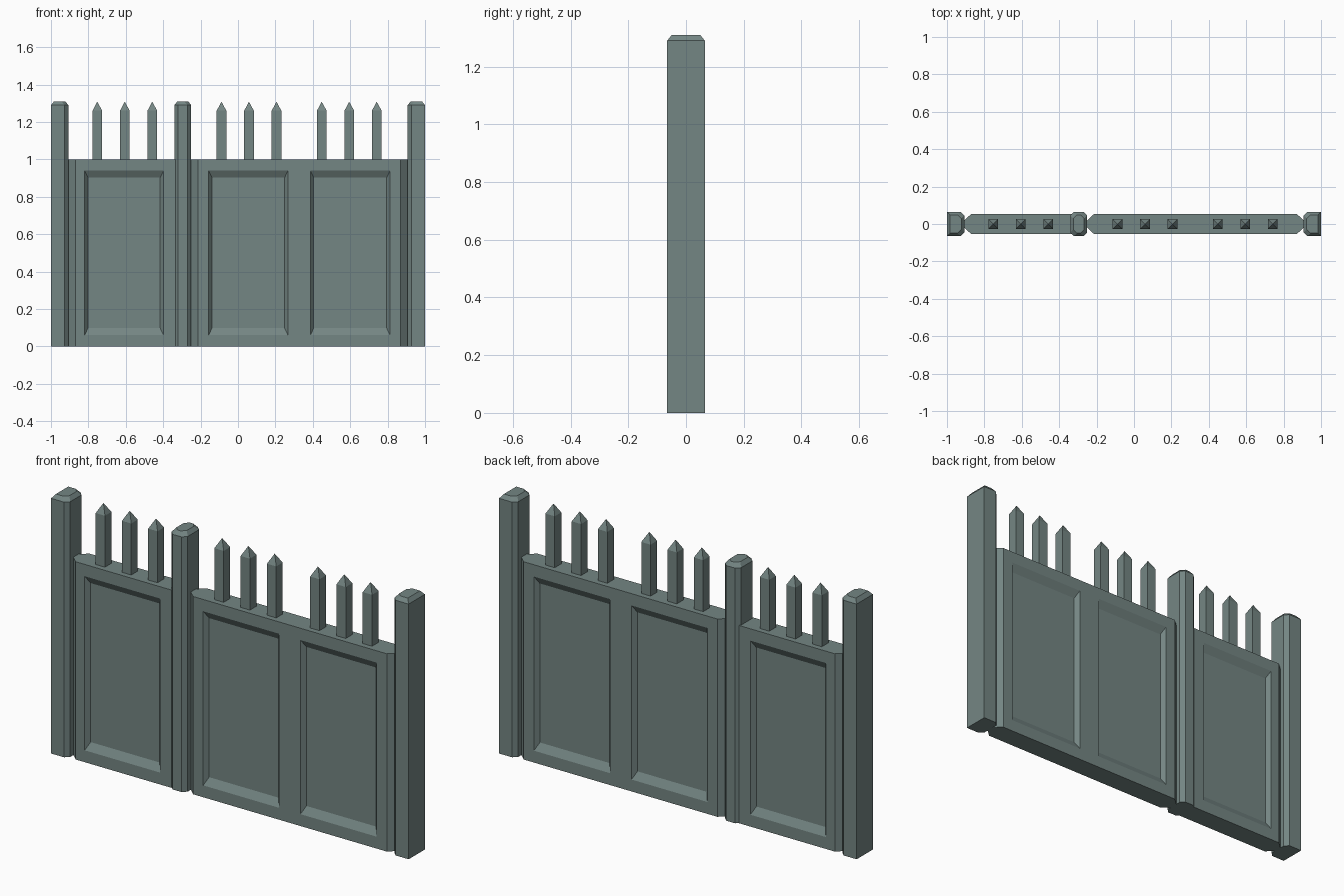
import bpy, bmesh

if "Cube" in bpy.data.objects:
    bpy.data.objects.remove(bpy.data.objects["Cube"])

mat = bpy.data.materials.new("grey_green_paint")
mat.diffuse_color = (0.175, 0.237, 0.228, 1)
mat.use_nodes = True
mat.node_tree.nodes["Principled BSDF"].inputs["Base Color"].default_value = mat.diffuse_color


def finish(bm, name):
    bmesh.ops.recalc_face_normals(bm, faces=bm.faces)
    me = bpy.data.meshes.new(name)
    bm.to_mesh(me)
    bm.free()
    me.materials.append(mat)
    ob = bpy.data.objects.new(name, me)
    bpy.context.collection.objects.link(ob)
    return ob


def loft(layers):
    """Stack closed rings of points into a solid; returns bmesh and side faces."""
    bm = bmesh.new()
    rings = [[bm.verts.new(p) for p in ring] for ring in layers]
    n = len(rings[0])
    sides = []
    for a, b in zip(rings, rings[1:]):
        sides += [bm.faces.new((a[i], a[(i + 1) % n], b[(i + 1) % n], b[i])) for i in range(n)]
    bm.faces.new(rings[0][::-1])
    bm.faces.new(rings[-1])
    return bm, sides


# Posts: corners next to a panel are chamfered, top edge is bevelled
def post(name, x0, x1, cut_left, cut_right):
    y, c = 0.065, 0.02

    def ring(z, inset):
        a, b, h = x0 + inset, x1 - inset, y - inset
        right = [(b - c, -h), (b, -h + c), (b, h - c), (b - c, h)] if cut_right else [(b, -h), (b, h)]
        left = [(a + c, h), (a, h - c), (a, -h + c), (a + c, -h)] if cut_left else [(a, h), (a, -h)]
        return [(px, py, z) for px, py in right + left]

    bm, _ = loft([ring(0, 0), ring(1.29, 0), ring(1.31, 0.016)])
    finish(bm, name)


post("left_post", -1.0, -0.907, False, True)
post("middle_post", -0.34, -0.25, True, True)
post("right_post", 0.907, 1.0, True, False)


# Panels: chamfered ends, sunken fields on both faces
def panel(name, x0, x1, cut_right, fields):
    t, tip, c, margin = 0.054, 0.02, 0.037, 0.06
    front = [(x0, tip), (x0 + c, t)]
    for a, b in fields:
        front += [(a, t), (b, t)]
    front += [(x1 - c, t), (x1, tip)] if cut_right else [(x1, t)]
    outline = [(x, -y) for x, y in front] + [(x, y) for x, y in reversed(front)]
    bm, sides = loft([[(x, y, z) for x, y in outline] for z in (0, margin, 1 - margin, 1)])
    bmesh.ops.recalc_face_normals(bm, faces=bm.faces)
    sunk = []
    for f in sides:
        m = f.calc_center_median()
        if abs(m.z - 0.5) < 0.1 and any(abs(m.x - (a + b) / 2) < 0.01 for a, b in fields):
            sunk.append(f)
    bmesh.ops.inset_individual(bm, faces=sunk, thickness=0.018, depth=-0.022, use_even_offset=True)
    for f in sunk:  # taller slope at the top and bottom of each field
        for v in f.verts:
            v.co.z += 0.02 if v.co.z < 0.5 else -0.02
    finish(bm, name)


panel("left_panel", -0.907, -0.335, False, [(-0.82, -0.398)])
panel("right_panel", -0.25, 0.907, True, [(-0.157, 0.267), (0.387, 0.813)])


# Pointed pickets in groups of three along the top
def picket(name, x):
    w = 0.026

    def ring(z, r):
        return [(x - r, -r, z), (x + r, -r, z), (x + r, r, z), (x - r, r, z)]

    bm, _ = loft([ring(0.99, w), ring(1.26, w), ring(1.308, 0.0005)])
    bmesh.ops.remove_doubles(bm, verts=bm.verts, dist=0.003)
    finish(bm, name)


for g, centre in enumerate((-0.605, 0.059, 0.595)):
    for k in (-1, 0, 1):
        picket(f"picket_{g * 3 + k + 2}", centre + k * 0.147)
